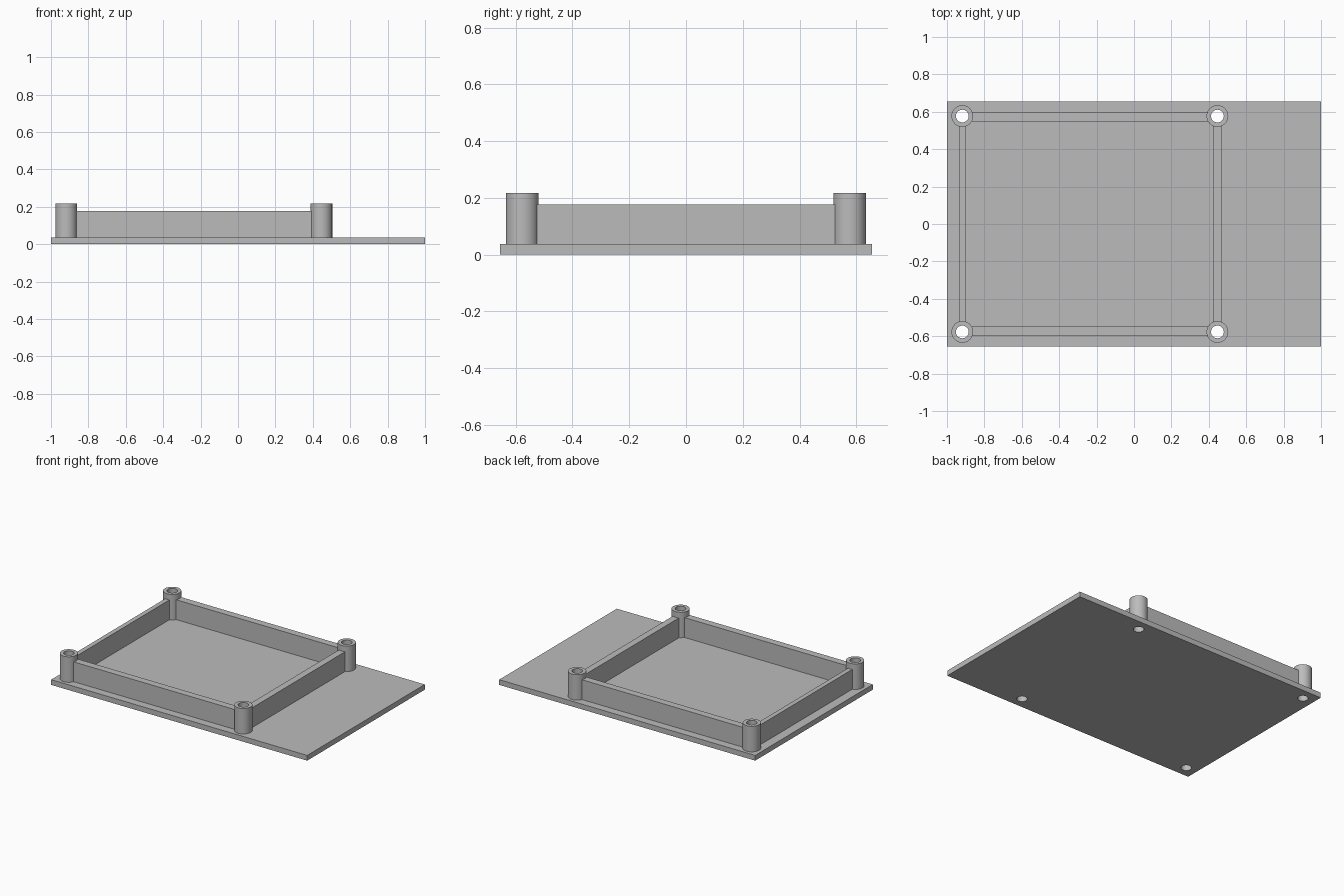
import bpy, bmesh, math

if "Cube" in bpy.data.objects:
    bpy.data.objects.remove(bpy.data.objects["Cube"])

PLATE_T, WALL_TOP, POST_TOP = 0.037, 0.177, 0.217
POST_R, HOLE_R, SIDES = 0.058, 0.034, 48
XL, XR, Y = -0.918, 0.446, 0.577      # post centres
GAP = 0.043                           # walls end inside the post shells

grey = bpy.data.materials.new("light_grey")
grey.diffuse_color = (0.5, 0.5, 0.5, 1)
grey.use_nodes = True
grey.node_tree.nodes["Principled BSDF"].inputs["Base Color"].default_value = grey.diffuse_color


def add_object(name, bm):
    bmesh.ops.recalc_face_normals(bm, faces=bm.faces)
    mesh = bpy.data.meshes.new(name)
    bm.to_mesh(mesh)
    bm.free()
    mesh.materials.append(grey)
    obj = bpy.data.objects.new(name, mesh)
    bpy.context.collection.objects.link(obj)
    return obj


def box(name, x0, x1, y0, y1, z0, z1):
    bm = bmesh.new()
    bmesh.ops.create_cube(bm, size=1)
    for v in bm.verts:
        v.co = ((x0 + x1) / 2 + v.co.x * (x1 - x0),
                (y0 + y1) / 2 + v.co.y * (y1 - y0),
                (z0 + z1) / 2 + v.co.z * (z1 - z0))
    return add_object(name, bm)


def lathe(name, profile, x, y):
    """Revolve a closed (radius, z) profile around a vertical axis."""
    bm = bmesh.new()
    rings = [[bm.verts.new((x + r * math.cos(2 * math.pi * i / SIDES),
                            y + r * math.sin(2 * math.pi * i / SIDES), z))
              for i in range(SIDES)] for r, z in profile]
    for k, a in enumerate(rings):
        b = rings[(k + 1) % len(rings)]
        for i in range(SIDES):
            j = (i + 1) % SIDES
            bm.faces.new((a[i], a[j], b[j], b[i]))
    return add_object(name, bm)


def smooth(obj):
    bpy.ops.object.select_all(action='DESELECT')
    obj.select_set(True)
    bpy.context.view_layer.objects.active = obj
    bpy.ops.object.shade_smooth_by_angle(angle=math.radians(30))


# Base plate with four screw holes
plate = box("base_plate", -1, 1, -0.656, 0.656, 0, PLATE_T)
cutters = bmesh.new()
for x in (XL, XR):
    for y in (-Y, Y):
        ret = bmesh.ops.create_cone(cutters, cap_ends=True, segments=SIDES,
                                    radius1=HOLE_R, radius2=HOLE_R, depth=0.2)
        bmesh.ops.translate(cutters, verts=ret["verts"], vec=(x, y, 0))
cutter = add_object("hole_cutter", cutters)
cutter.hide_render = True
cutter.hide_set(True)
cut = plate.modifiers.new("screw_holes", 'BOOLEAN')
cut.operation, cut.solver, cut.object = 'DIFFERENCE', 'EXACT', cutter
bpy.context.view_layer.objects.active = plate
bpy.ops.object.modifier_apply(modifier=cut.name)
bpy.data.objects.remove(cutter)
smooth(plate)

# Hollow corner posts
tube = [(HOLE_R, PLATE_T), (POST_R, PLATE_T), (POST_R, POST_TOP), (HOLE_R, POST_TOP)]
for x, sx in ((XL, "left"), (XR, "right")):
    for y, sy in ((-Y, "front"), (Y, "back")):
        smooth(lathe(f"{sy}_{sx}_post", tube, x, y))

# Walls between the posts
box("front_wall", XL + GAP, XR - GAP, -0.599, -0.548, PLATE_T, WALL_TOP)
box("back_wall", XL + GAP, XR - GAP, 0.548, 0.599, PLATE_T, WALL_TOP)
box("left_wall", -0.934, -0.901, -Y + GAP, Y - GAP, PLATE_T, WALL_TOP)
box("right_wall", 0.422, 0.47, -Y + GAP, Y - GAP, PLATE_T, WALL_TOP)
